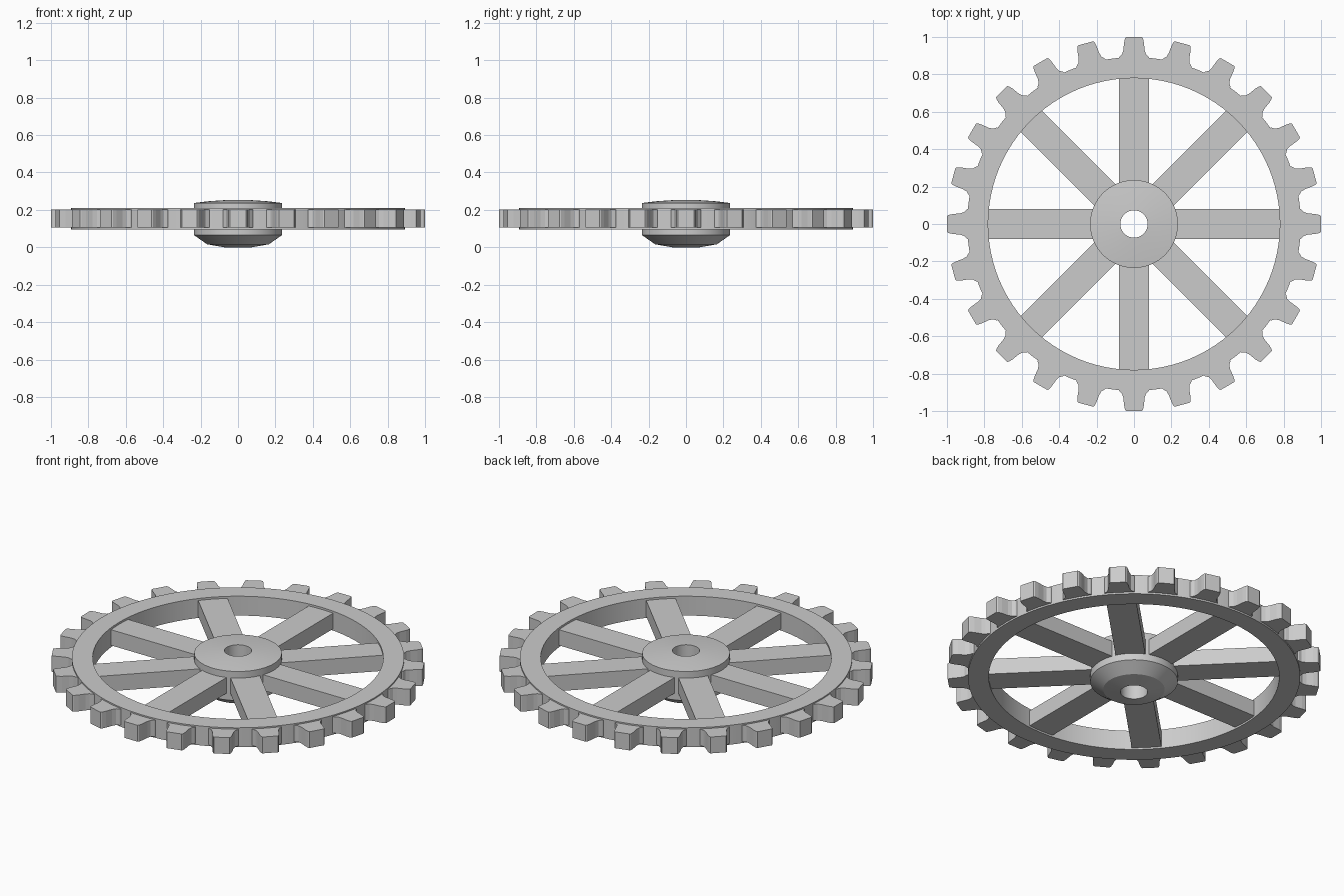
import bpy, bmesh, math
from mathutils import Matrix

if "Cube" in bpy.data.objects:
    bpy.data.objects.remove(bpy.data.objects["Cube"])


def finish(bm, name, smooth=False):
    bmesh.ops.recalc_face_normals(bm, faces=bm.faces)
    mesh = bpy.data.meshes.new(name)
    bm.to_mesh(mesh)
    bm.free()
    obj = bpy.data.objects.new(name, mesh)
    bpy.context.collection.objects.link(obj)
    if smooth:
        bpy.ops.object.select_all(action='DESELECT')
        obj.select_set(True)
        bpy.context.view_layer.objects.active = obj
        bpy.ops.object.shade_smooth_by_angle(angle=math.radians(20))
    return obj


def lathe(name, profile, sides):
    """Revolve a closed (radius, z) profile around z."""
    bm = bmesh.new()
    rings = []
    for i in range(sides):
        a = 2 * math.pi * i / sides
        rings.append([bm.verts.new((r * math.cos(a), r * math.sin(a), z)) for r, z in profile])
    n = len(profile)
    for i in range(sides):
        p, q = rings[i], rings[(i + 1) % sides]
        for j in range(n):
            k = (j + 1) % n
            bm.faces.new((p[j], q[j], q[k], p[k]))
    return finish(bm, name, True)


def radial_prisms(name, outline, z0, z1, count):
    """Extrude an outline lying along +x and repeat it around z."""
    bm = bmesh.new()
    n = len(outline)
    for i in range(count):
        rot = Matrix.Rotation(2 * math.pi * i / count, 4, 'Z')
        low = [bm.verts.new((x, y, z0)) for x, y in outline]
        high = [bm.verts.new((x, y, z1)) for x, y in outline]
        bm.faces.new(low[::-1])
        bm.faces.new(high)
        for j in range(n):
            k = (j + 1) % n
            bm.faces.new((low[j], low[k], high[k], high[j]))
        bmesh.ops.transform(bm, matrix=rot, verts=low + high)
    return finish(bm, name)


# Rim ring
lathe("rim", [(0.78, 0.095), (0.892, 0.095), (0.892, 0.21), (0.78, 0.21)], 96)

# Hub with a shallow domed top, chamfered underside and axle hole
lathe("hub", [(0.073, 0.0), (0.165, 0.016), (0.235, 0.065), (0.235, 0.237),
              (0.16, 0.246), (0.073, 0.252)], 64)

# Eight flat spokes
radial_prisms("spokes", [(0.2, -0.08), (0.79, -0.08), (0.79, 0.08), (0.2, 0.08)],
              0.105, 0.198, 8)

# Twenty-four teeth with flared roots
half = [(0.87, 0.09), (0.895, 0.078), (0.908, 0.064), (0.93, 0.057),
        (0.97, 0.053), (0.993, 0.048), (1.0, 0.042)]
outline = [(x, -y) for x, y in half] + half[::-1]
radial_prisms("teeth", outline, 0.105, 0.202, 24)
